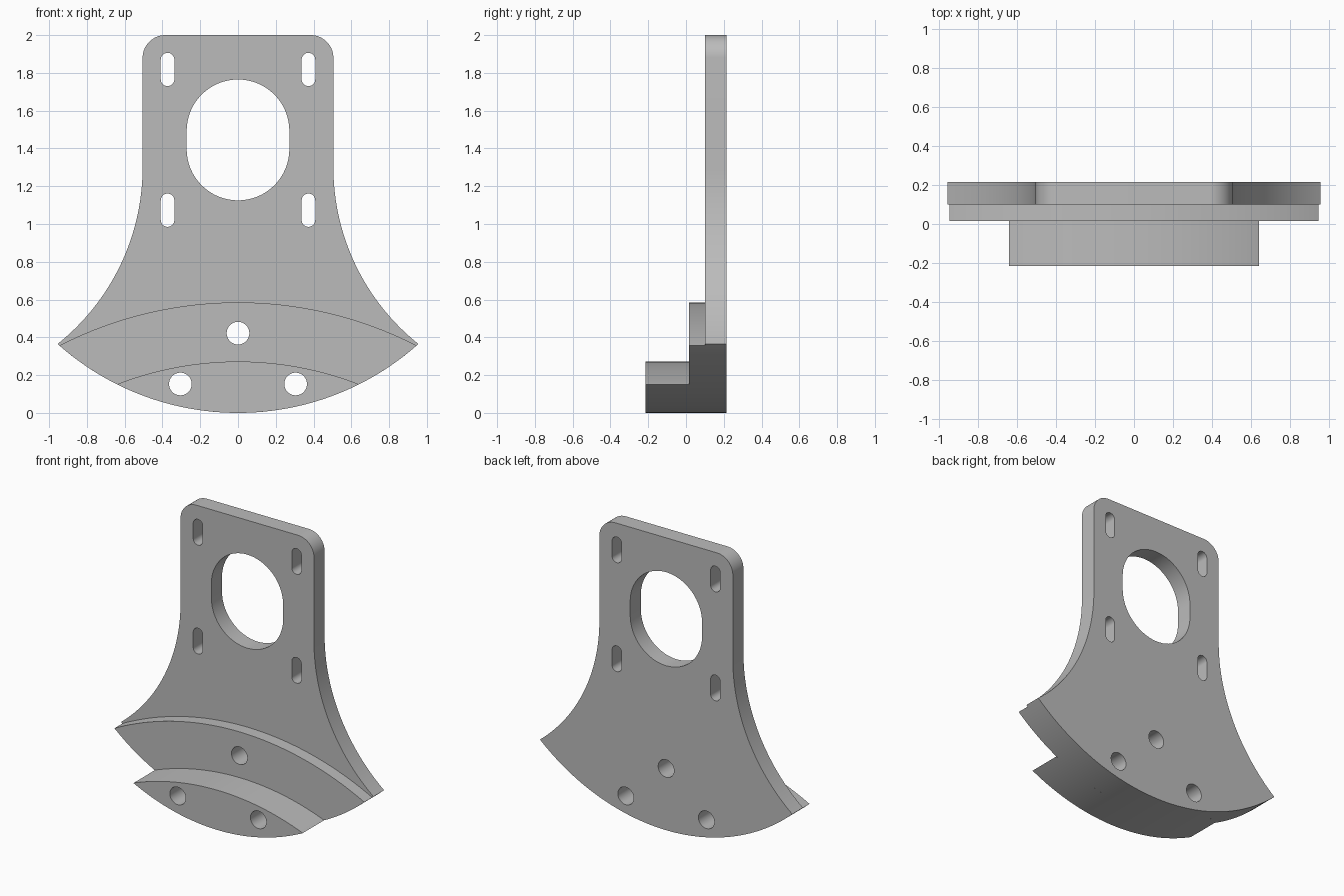
import bpy
import bmesh
from math import sin, cos, pi, atan2, radians

cube = bpy.data.objects.get("Cube")
if cube:
    bpy.data.objects.remove(cube, do_unlink=True)

grey = bpy.data.materials.new("plain grey")
grey.use_nodes = True
colour = (0.5, 0.5, 0.5, 1)
grey.diffuse_color = colour
grey.node_tree.nodes["Principled BSDF"].inputs["Base Color"].default_value = colour


def arc(cx, cz, r, a0, a1, n=32):
    """Points along an arc, angles in radians."""
    steps = [a0 + (a1 - a0) * i / n for i in range(n + 1)]
    return [(cx + r * cos(a), cz + r * sin(a)) for a in steps]


def slot(cx, cz, r, half):
    """Upright slot; half is the half length of its straight sides."""
    return arc(cx, cz + half, r, 0, pi) + arc(cx, cz - half, r, pi, 2 * pi)


def circle(cx, cz, r):
    return arc(cx, cz, r, 0, 2 * pi, 48)[:-1]


def bottom_arc(x, z):
    """Shared rounded lower edge, left to right, ending at (+-x, z)."""
    r = 1.432
    a = atan2(x, r - z)
    return arc(0, r, r, -pi / 2 - a, -pi / 2 + a, 64)


def lens(x, z, top):
    """Step outline between the lower edge and a shallower upper arc."""
    sag = top - z
    r = (x * x + sag * sag) / (2 * sag)
    a = atan2(x, r - sag)
    return bottom_arc(x, z) + arc(0, top - r, r, pi / 2 - a, pi / 2 + a, 64)[1:-1]


def slab(name, outlines, y0, y1):
    """Fill the outline, leave the holes open, and give it depth."""
    curve = bpy.data.curves.new(name, "CURVE")
    curve.dimensions = "2D"
    curve.fill_mode = "BOTH"
    curve.extrude = (y1 - y0) / 2
    for pts in outlines:
        spline = curve.splines.new("POLY")
        spline.points.add(len(pts) - 1)
        for p, (x, z) in zip(spline.points, pts):
            p.co = (x, z, 0, 1)
        spline.use_cyclic_u = True
    obj = bpy.data.objects.new(name, curve)
    obj.location.y = (y0 + y1) / 2
    obj.rotation_euler.x = pi / 2
    bpy.context.collection.objects.link(obj)
    bpy.ops.object.select_all(action="DESELECT")
    obj.select_set(True)
    bpy.context.view_layer.objects.active = obj
    bpy.ops.object.convert(target="MESH")
    obj = bpy.context.object
    bm = bmesh.new()
    bm.from_mesh(obj.data)
    bmesh.ops.remove_doubles(bm, verts=bm.verts, dist=0.0001)
    bmesh.ops.recalc_face_normals(bm, faces=bm.faces)
    bm.to_mesh(obj.data)
    bm.free()
    obj.data.materials.clear()
    obj.data.materials.append(grey)
    bpy.ops.object.shade_smooth_by_angle(angle=radians(30))


# Back plate outline: flared sides and rounded top corners
half, tip_x, tip_z, flare_z, corner = 0.505, 0.955, 0.365, 1.3, 0.12
w, d = tip_x - half, flare_z - tip_z
flare_r = (w * w + d * d) / (2 * w)
flare_a = atan2(d, flare_r - w)
right = arc(half + flare_r, flare_z, flare_r, pi + flare_a, pi, 40)[1:]
right += arc(half - corner, 2 - corner, corner, 0, pi / 2, 16)
left = [(-x, z) for x, z in reversed(right)]
plate = bottom_arc(tip_x, tip_z) + right + left

# Openings
bolt_pair = [circle(s * 0.305, 0.153, 0.06) for s in (-1, 1)]
centre_bolt = [circle(0, 0.422, 0.06)]
window = [slot(0, 1.445, 0.272, 0.048)]
slots = [slot(s * 0.373, z, 0.036, 0.052) for s in (-1, 1) for z in (1.073, 1.818)]

# Three stacked layers
slab("back_plate", [plate] + bolt_pair + centre_bolt + window + slots, 0.1, 0.215)
slab("middle_step", [lens(0.945, 0.357, 0.585)] + bolt_pair + centre_bolt, 0.015, 0.1)
slab("front_step", [lens(0.64, 0.152, 0.272)] + bolt_pair, -0.215, 0.015)
